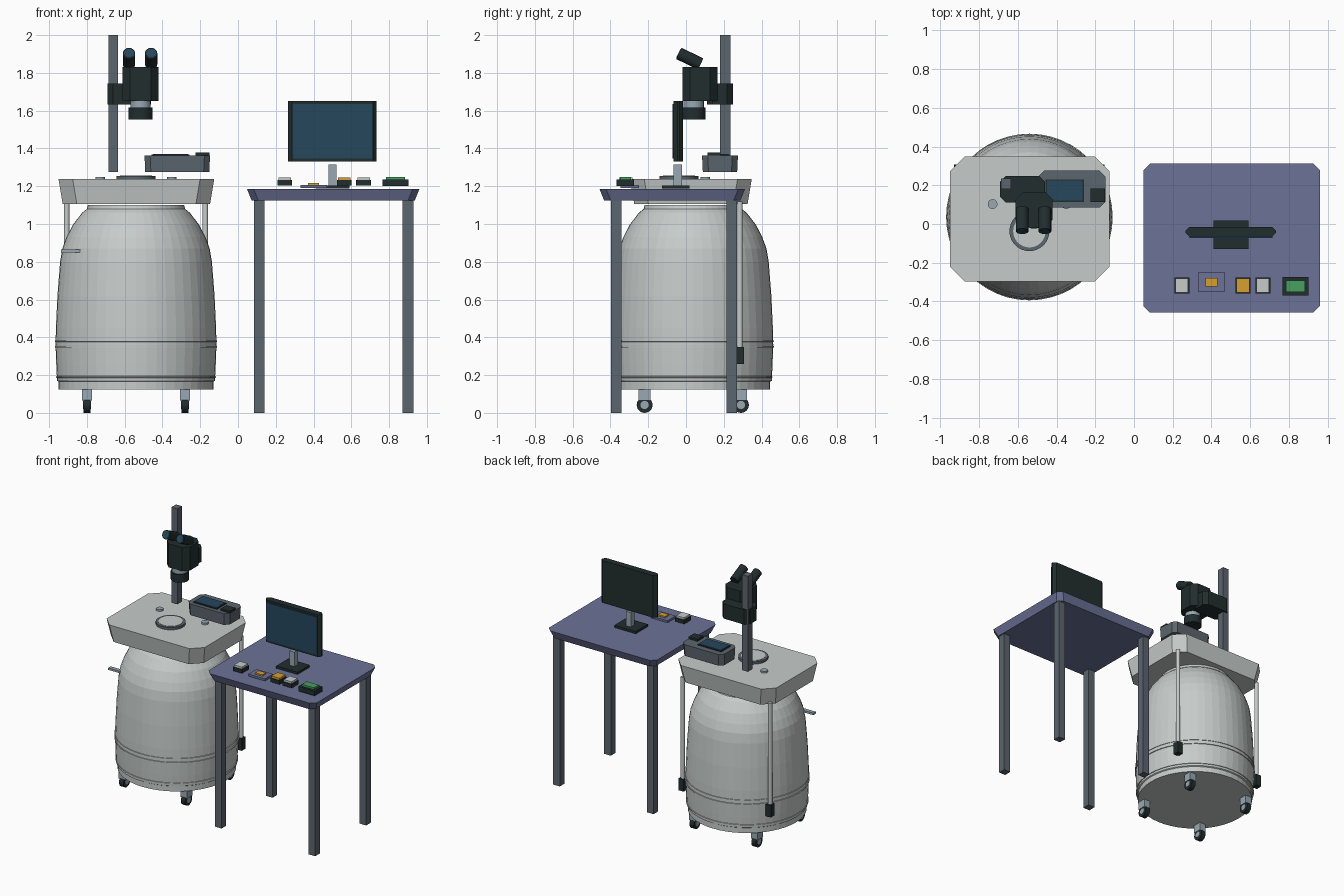
import bpy, bmesh, math
from mathutils import Matrix, Vector

old = bpy.data.objects.get("Cube")
if old:
    bpy.data.objects.remove(old, do_unlink=True)


def material(name, hexcode):
    def lin(c):
        c /= 255
        return c / 12.92 if c < 0.04 else ((c + 0.055) / 1.055) ** 2.4
    rgb = [lin(b) for b in bytes.fromhex(hexcode)]
    m = bpy.data.materials.new(name)
    m.use_nodes = True
    m.diffuse_color = (*rgb, 1)
    m.node_tree.nodes["Principled BSDF"].inputs["Base Color"].default_value = (*rgb, 1)
    return m


SHELL = material("light grey shell", "C6CCCA")
SLATE = material("slate grey", "5C666E")
BLACK = material("near black", "222D2E")
GLASS = material("screen blue", "25475C")
METAL = material("blue grey metal", "98A8B4")
TABLE = material("violet blue", "6C7298")
AMBER = material("amber", "D6A030")
GREEN = material("green", "48A060")


def finish(name, bm, mat, smooth=False):
    bmesh.ops.recalc_face_normals(bm, faces=bm.faces)
    mesh = bpy.data.meshes.new(name)
    bm.to_mesh(mesh)
    bm.free()
    mesh.materials.append(mat)
    ob = bpy.data.objects.new(name, mesh)
    bpy.context.collection.objects.link(ob)
    if smooth:
        bpy.ops.object.select_all(action="DESELECT")
        ob.select_set(True)
        bpy.context.view_layer.objects.active = ob
        bpy.ops.object.shade_smooth_by_angle(angle=math.radians(35))
    return ob


def box(name, mat, x, y, z, corner=0, taper=0):
    """Box between (min, max) ranges, with cut upright corners and a base narrowed by taper."""
    bm = bmesh.new()

    def ring(inset, height):
        x0, x1, y0, y1 = x[0] + inset, x[1] - inset, y[0] + inset, y[1] - inset
        c = corner
        if c:
            pts = [(x0 + c, y0), (x1 - c, y0), (x1, y0 + c), (x1, y1 - c),
                   (x1 - c, y1), (x0 + c, y1), (x0, y1 - c), (x0, y0 + c)]
        else:
            pts = [(x0, y0), (x1, y0), (x1, y1), (x0, y1)]
        return [bm.verts.new((*p, height)) for p in pts]

    low, top = ring(taper, z[0]), ring(0, z[1])
    bm.faces.new(low)
    bm.faces.new(top)
    n = len(low)
    for i in range(n):
        j = (i + 1) % n
        bm.faces.new((low[i], low[j], top[j], top[i]))
    return finish(name, bm, mat)


def cylinder(name, mat, centre, radius, depth, axis=(0, 0, 1), sides=24):
    bm = bmesh.new()
    turn = Vector((0, 0, 1)).rotation_difference(Vector(axis)).to_matrix().to_4x4()
    bmesh.ops.create_cone(bm, cap_ends=True, segments=sides, radius1=radius, radius2=radius,
                          depth=depth, matrix=Matrix.Translation(centre) @ turn)
    return finish(name, bm, mat, smooth=True)


def lathe(name, mat, centre, profile, sides):
    bm = bmesh.new()
    rings = []
    for r, z in profile:
        rings.append([bm.verts.new((centre[0] + r * math.cos(a), centre[1] + r * math.sin(a), z))
                      for a in (math.tau * i / sides for i in range(sides))])
    for a, b in zip(rings, rings[1:]):
        for i in range(sides):
            j = (i + 1) % sides
            bm.faces.new((a[i], a[j], b[j], b[i]))
    bm.faces.new(rings[0])
    bm.faces.new(rings[-1])
    return finish(name, bm, mat)


# Barrel with raised hoops
CX, CY = -0.54, 0.036
lathe("barrel", SHELL, (CX, CY), [
    (0.41, 0.125), (0.41, 0.165), (0.418, 0.17), (0.422, 0.25), (0.426, 0.36),
    (0.424, 0.45), (0.416, 0.62), (0.402, 0.8), (0.39, 0.87), (0.368, 0.93),
    (0.335, 0.995), (0.285, 1.06), (0.26, 1.08), (0.255, 1.1)], 48)
for i, (r, z) in enumerate([(0.423, 0.19), (0.43, 0.35), (0.429, 0.38)]):
    lathe(f"barrel_hoop_{i}", SHELL, (CX, CY),
          [(r - 0.01, z - 0.006), (r, z - 0.003), (r, z + 0.003), (r - 0.01, z + 0.006)], 48)
box("side_lever", METAL, (-0.937, -0.8), (-0.22, -0.19), (0.85, 0.865))

# Casters
for sx in (-1, 1):
    for sy in (-1, 1):
        x, y = CX + sx * 0.26, CY + sy * 0.255
        tag = f"{'left' if sx > 0 else 'right'}_{'back' if sy > 0 else 'front'}"
        box(f"caster_stem_{tag}", METAL, (x - 0.027, x + 0.027), (y - 0.032, y + 0.032), (0.065, 0.128))
        cylinder(f"caster_wheel_{tag}", BLACK, (x, y, 0.042), 0.042, 0.036, (1, 0, 0))
        cylinder(f"caster_hub_{tag}", METAL, (x, y, 0.042), 0.022, 0.042, (1, 0, 0))

# Work platform with its rear support rods
box("platform", SHELL, (-0.95, -0.126), (-0.296, 0.348), (1.105, 1.237), 0.075, 0.022)
for side, x in (("right", -0.907), ("left", -0.173)):
    cylinder(f"support_rod_{side}", SHELL, (x, 0.285, 0.73), 0.015, 0.78, sides=12)
    box(f"rod_foot_{side}", BLACK, (x - 0.022, x + 0.022), (0.262, 0.308), (0.26, 0.35))
cylinder("stage_rim", SLATE, (CX, -0.037, 1.245), 0.103, 0.02, sides=32)
cylinder("stage_disc", SHELL, (CX, -0.037, 1.2545), 0.084, 0.005, sides=32)
for i, x in enumerate((-0.73, -0.35)):
    cylinder(f"platform_knob_{i}", METAL, (x, 0.103, 1.242), 0.025, 0.016)

# Control unit on the platform
box("control_unit", SLATE, (-0.495, -0.148), (0.085, 0.275), (1.275, 1.362), 0.03, 0.004)
box("control_bezel", BLACK, (-0.457, -0.258), (0.114, 0.231), (1.36, 1.367))
box("control_screen", GLASS, (-0.45, -0.265), (0.121, 0.224), (1.366, 1.371))
box("control_button", BLACK, (-0.225, -0.15), (0.114, 0.183), (1.36, 1.378))

# Microscope on its pole
box("pole", SLATE, (-0.686, -0.636), (0.18, 0.236), (1.275, 2.0))
box("pole_clamp", BLACK, (-0.692, -0.46), (0.11, 0.248), (1.632, 1.745), 0.03)
box("microscope_body", BLACK, (-0.612, -0.42), (-0.018, 0.166), (1.65, 1.83), 0.04)
cylinder("objective_collar", METAL, (-0.516, 0.04, 1.632), 0.054, 0.04)
cylinder("objective", BLACK, (-0.516, 0.04, 1.585), 0.064, 0.062)
tilt = Vector((0, -math.cos(math.radians(26)), math.sin(math.radians(26))))
for side, x in (("right", -0.577), ("left", -0.46)):
    mid = Vector((x, 0.02, 1.875))
    cylinder(f"eyepiece_{side}", BLACK, mid, 0.033, 0.128, tilt, 16)
    cylinder(f"eyepiece_lens_{side}", GLASS, mid + tilt * 0.064, 0.026, 0.006, tilt, 16)

# Table
box("table_top", TABLE, (0.048, 0.96), (-0.458, 0.312), (1.125, 1.185), 0.035, 0.024)
for sx, x in (("right", 0.112), ("left", 0.9)):
    for sy, y in (("front", -0.37), ("back", 0.242)):
        box(f"table_leg_{sx}_{sy}", SLATE, (x - 0.028, x + 0.028), (y - 0.028, y + 0.028), (0, 1.13))

# Monitor
box("monitor_base", BLACK, (0.41, 0.59), (-0.128, 0.018), (1.187, 1.205))
box("monitor_neck", METAL, (0.479, 0.521), (-0.065, -0.022), (1.2, 1.315))
box("monitor_case", BLACK, (0.266, 0.734), (-0.065, -0.015), (1.33, 1.65), 0.02)
box("monitor_screen", GLASS, (0.287, 0.714), (-0.072, -0.064), (1.348, 1.634))


# Small devices on the table: a base with a coloured cap
def device(name, base_mat, cap_mat, x, y, z, rim):
    box(name + "_base", base_mat, x, y, (z[0], z[1]))
    box(name + "_cap", cap_mat, (x[0] + rim, x[1] - rim), (y[0] + rim, y[1] - rim), (z[1], z[2]))


heights = (1.203, 1.232, 1.247)
for name, cap, x in (("white_switch_a", SHELL, 0.247), ("amber_switch", AMBER, 0.563),
                     ("white_switch_b", SHELL, 0.665)):
    device(name, BLACK, cap, (x - 0.039, x + 0.039), (-0.36, -0.276), heights, 0.006)
device("amber_pad", TABLE, AMBER, (0.33, 0.47), (-0.348, -0.25), (1.19, 1.206, 1.216), 0.04)
cap = bpy.data.objects["amber_pad_cap"]
for v in cap.data.vertices:
    v.co.y = -0.3 + math.copysign(0.022, v.co.y + 0.299)
device("green_display", BLACK, GREEN, (0.766, 0.902), (-0.368, -0.274), (1.2, 1.236, 1.25), 0.018)
